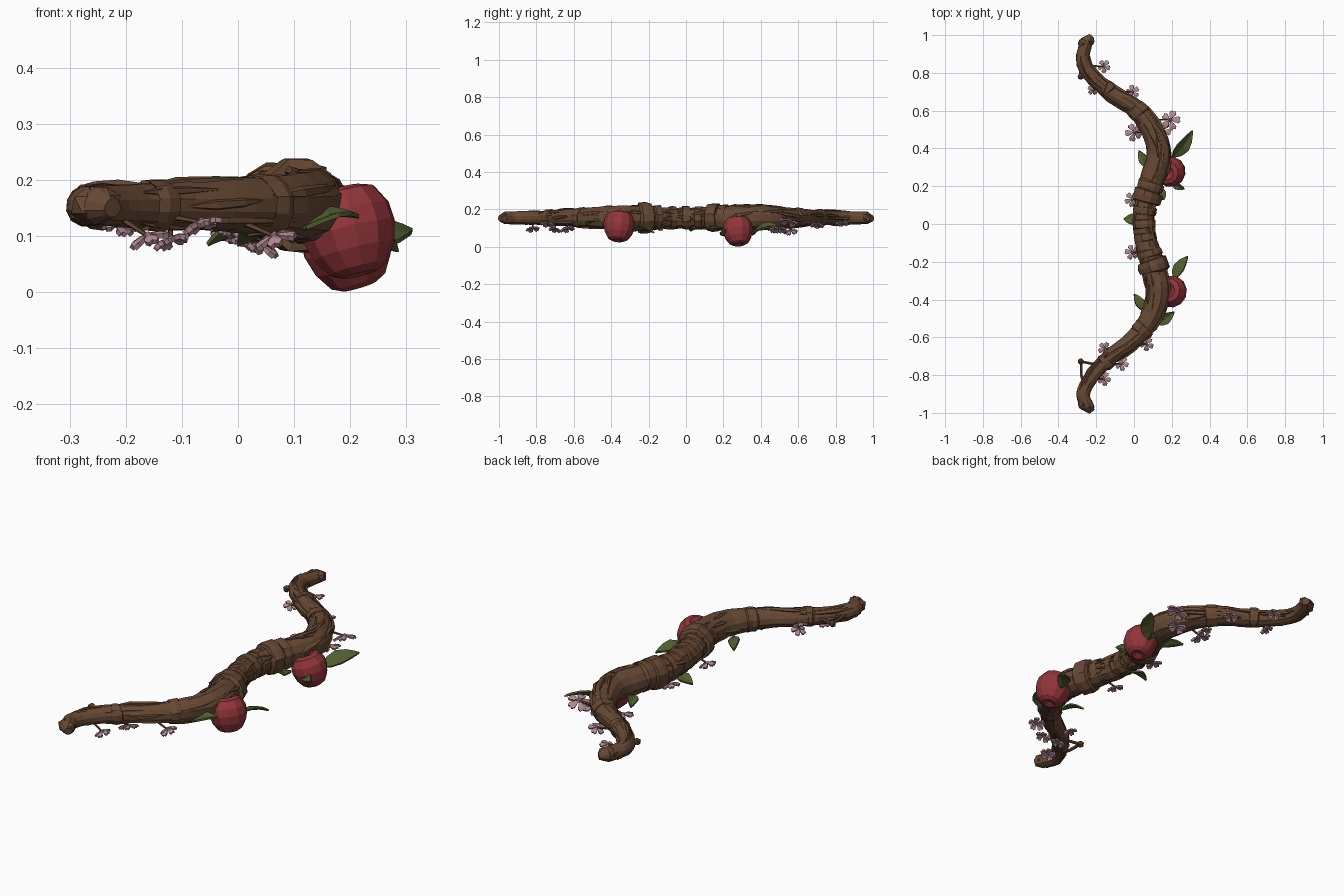
import bpy, bmesh, math, random
from mathutils import Vector as V, Matrix

if "Cube" in bpy.data.objects:
    bpy.data.objects.remove(bpy.data.objects["Cube"])
random.seed(4)

def mat(name, c):
    m = bpy.data.materials.new(name)
    m.diffuse_color = (*c, 1)
    m.use_nodes = True
    m.node_tree.nodes["Principled BSDF"].inputs["Base Color"].default_value = m.diffuse_color
    return m
BARK = mat("bark brown", (0.135, 0.066, 0.034))
RED = mat("apple red", (0.29, 0.036, 0.042))
GREEN = mat("leaf green", (0.085, 0.115, 0.03))
PINK = mat("blossom pink", (0.46, 0.26, 0.29))

def finish(bm, name, m):
    bmesh.ops.recalc_face_normals(bm, faces=bm.faces[:])
    me = bpy.data.meshes.new(name)
    bm.to_mesh(me)
    bm.free()
    me.materials.append(m)
    o = bpy.data.objects.new(name, me)
    bpy.context.collection.objects.link(o)
    return o

def tube(bm, pts, radii, sides=6, jitter=0.0):
    """Capped tube along points with one radius per point."""
    rings = []
    groove = [1 + random.uniform(-jitter, jitter) for _ in range(sides)]
    for i, p in enumerate(pts):
        t = (pts[min(i + 1, len(pts) - 1)] - pts[max(i - 1, 0)]).normalized()
        ref = V((1, 0, 0)) if abs(t.z) > 0.9 else V((0, 0, 1))
        s = t.cross(ref).normalized()
        u = s.cross(t)
        ring = []
        for k in range(sides):
            a = 2 * math.pi * (k + 0.5) / sides
            r = radii[i] * groove[k] * (1 + random.uniform(-jitter, jitter) * 0.6)
            ring.append(bm.verts.new(p + (s * math.cos(a) + u * math.sin(a)) * r))
        rings.append(ring)
    for a, b in zip(rings, rings[1:]):
        for k in range(sides):
            j = (k + 1) % sides
            bm.faces.new((a[k], a[j], b[j], b[k]))
    bm.faces.new(rings[0])
    bm.faces.new(rings[-1])

# limb centre line: x, y, radius
KEYS = [(-.245, -.965, .034), (-.268, -.90, .037), (-.222, -.81, .038), (-.13, -.71, .042), (0, -.61, .048),
        (.10, -.48, .060), (.13, -.34, .067), (.10, -.21, .064), (.065, -.10, .057), (.052, 0, .056),
        (.06, .10, .058), (.10, .24, .066), (.135, .37, .067), (.095, .50, .060), (0, .62, .048),
        (-.13, .70, .042), (-.232, .79, .038), (-.27, .87, .037), (-.25, .965, .034)]
K = [V(k) for k in KEYS]
K = [K[0] * 2 - K[1]] + K + [K[-1] * 2 - K[-2]]
PATH = []
for i in range(1, len(K) - 2):
    for q in range(12):
        t = q / 12
        a, b, c, d = K[i - 1:i + 3]
        PATH.append(0.5 * (2 * b + (c - a) * t + (2 * a - 5 * b + 4 * c - d) * t * t
                           + (3 * b - a - 3 * c + d) * t ** 3))
PATH.append(K[-2])

def at(y):
    """Centre point and radius of the limb at a given y."""
    p = min(PATH, key=lambda q: abs(q.y - y))
    return V((p.x, p.y, 0.155)), p.z

# bow limb with rounded, knobbly ends
bm = bmesh.new()
P = PATH[::3]
pts = [V((p.x, p.y, 0.155)) for p in P]
rad = [p.z for p in P]
e0, e1 = V((.022, -.028, -.004)), V((.028, .028, -.004))
pts = [pts[0] + e0] + pts + [pts[-1] + e1]
rad = [.018] + rad + [.018]
tube(bm, pts, rad, 12, 0.06)
for s in (-1, 1):
    for dx, dy, dz, r in ((-.012, .955, 0, .034), (.02, .968, .004, .029), (-.022, .925, -.012, .024)):
        bmesh.ops.create_icosphere(bm, subdivisions=1, radius=r,
                                   matrix=Matrix.Translation((-.255 + dx, s * dy, .155 + dz)))
finish(bm, "bow_limb", BARK)

# thick collars, thin bands and grip wraps
bm = bmesh.new()
for y, half, grow in ((-.22, .035, .019), (.145, .035, .018), (.20, .025, .006), (-.155, .02, .007),
                      (.07, .022, .006), (.0, .025, .006), (-.07, .022, .006), (.71, .01, .006),
                      (-.73, .012, .006), (.60, .02, .005), (-.56, .02, .005)):
    ps, rs = [], []
    for f, g in ((-1, -.01), (-.8, grow * .8), (0, grow), (.8, grow * .8), (1, -.01)):
        p, r = at(y + f * half)
        ps.append(V((p.x, y + f * half, p.z)))
        rs.append(r + g)
    tube(bm, ps, rs, 12, 0.05)
finish(bm, "collars_and_wraps", BARK)

# raised bark ridges running along the limb
bm = bmesh.new()
for n in range(64):
    y0, ang = random.uniform(-.9, .78), random.uniform(0, 2 * math.pi)
    length, twist = random.uniform(.08, .2), random.uniform(-.6, .6)
    ps = []
    for f in (0, .3, .65, 1):
        p, r = at(y0 + f * length)
        q, _ = at(y0 + f * length + .02)
        d = (q - p).normalized()
        side = V((d.y, -d.x, 0))
        a = ang + twist * f
        ps.append(p + (side * math.cos(a) + V((0, 0, 1)) * math.sin(a)) * r * .95)
    w = random.uniform(.007, .013)
    tube(bm, ps, [.002, w, w * .8, .002], 5, 0.1)
finish(bm, "bark_ridges", BARK)

# little side twigs with knobs near the tips
bm = bmesh.new()
for run in (((-.262, -.86), (-.279, -.80), (-.28, -.73)), ((-.16, -.735), (-.22, -.74), (-.28, -.728)),
            ((-.27, .86), (-.284, .82), (-.286, .775)), ((-.2, .75), (-.24, .775), (-.284, .78))):
    tube(bm, [V((x, y, .155)) for x, y in run], [.011, .008, .008], 6)
for y in (-.728, .78):
    bmesh.ops.create_icosphere(bm, subdivisions=1, radius=.018, matrix=Matrix.Translation((-.282, y, .155)))
finish(bm, "side_twigs", BARK)

def apple(name, c, r, axis):
    """Revolved apple profile, dimpled at stem and base."""
    bm = bmesh.new()
    prof = [(0, .66), (.18, .74), (.45, .92), (.75, .82), (.97, .42), (1.0, .02), (.88, -.42),
            (.64, -.8), (.38, -.93), (.16, -.86), (0, -.78)]
    vs = [bm.verts.new((x, 0, z)) for x, z in prof]
    es = [bm.edges.new(e) for e in zip(vs, vs[1:])]
    bmesh.ops.spin(bm, geom=vs + es, axis=(0, 0, 1), cent=(0, 0, 0), angle=2 * math.pi, steps=12)
    bmesh.ops.remove_doubles(bm, verts=bm.verts[:], dist=.001)
    rot = V(axis).to_track_quat('Z', 'Y').to_matrix().to_4x4()
    bm.transform(Matrix.Translation(c) @ rot @ Matrix.Scale(r, 4))
    finish(bm, name, RED)
    bm = bmesh.new()
    a = V(axis).normalized()
    limb, _ = at(c[1])
    tube(bm, [V(c) + a * r * .6, V(c) + a * r * 1.05, limb], [.007, .008, .012], 6)
    finish(bm, name + "_stem", BARK)

apple("front_apple", (.198, -.358, .108), .085, (-.25, .1, 1))
apple("back_apple", (.195, .278, .082), .081, (-.3, -.1, 1))

def leaf(i, base, tip, w, roll=0.0):
    """Folded pointed leaf with a short stalk."""
    b, t = V(base), V(tip)
    d = t - b
    s = d.cross(V((0, 0, 1))).normalized()
    s = Matrix.Rotation(roll, 3, d.normalized()) @ s
    n = s.cross(d).normalized()
    bm = bmesh.new()
    rows = []
    for f, k in ((0, .12), (.2, .75), (.45, 1), (.7, .72), (.88, .35), (1, .03)):
        c = b + d * f + n * .10 * d.length * math.sin(math.pi * f)
        rows.append([bm.verts.new(c + s * w * k * q + n * abs(q) * w * k * .3) for q in (-1, 0, 1)])
    for p, q in zip(rows, rows[1:]):
        for j in (0, 1):
            bm.faces.new((p[j], p[j + 1], q[j + 1], q[j]))
    o = finish(bm, f"leaf_{i}", GREEN)
    m = o.modifiers.new("thickness", 'SOLIDIFY')
    m.thickness, m.offset = .008, 0
    bm = bmesh.new()
    limb, r = at(b.y)
    tube(bm, [limb - V((0, 0, r * .5)), b, b + d * .1], [.008, .005, .003], 5)
    finish(bm, f"leaf_stalk_{i}", GREEN)

LEAVES = [((.205, .355, .065), (.31, .495, .11), .038, .5), ((.21, -.29, .085), (.285, -.17, .075), .032, -.4),
          ((.12, -.53, .115), (.215, -.465, .135), .03, .2), ((.055, -.46, .10), (.0, -.37, .085), .026, .2),
          ((.075, .30, .10), (.025, .39, .09), .026, -.2), ((.03, .02, .10), (-.055, .025, .085), .03, .3),
          ((.20, .23, .06), (.268, .185, .075), .024, .7), ((.16, .13, .10), (.13, .20, .085), .022, .2)]
for i, l in enumerate(LEAVES):
    leaf(i + 1, *l)

def blossom(i, c, r, normal):
    """Five chunky petals around a small bud, on a stem from the limb."""
    bm = bmesh.new()
    for k in range(5):
        R = Matrix.Rotation(k * math.tau / 5, 4, 'Z')
        pet = [(.1, 0, 0), (.42, -.22, .10), (.78, -.36, .18), (1.0, -.2, .30), (.92, 0, .22),
               (1.0, .2, .30), (.78, .36, .18), (.42, .22, .10)]
        vs = [bm.verts.new(R @ V(p)) for p in pet]
        mid = bm.verts.new(R @ V((.6, 0, .06)))
        for a, b in zip(vs, vs[1:] + vs[:1]):
            bm.faces.new((a, b, mid))
    rot = V(normal).to_track_quat('Z', 'Y').to_matrix().to_4x4()
    bm.transform(Matrix.Translation(c) @ rot @ Matrix.Rotation(i * .7, 4, 'Z') @ Matrix.Scale(r, 4))
    o = finish(bm, f"blossom_{i}", PINK)
    m = o.modifiers.new("thickness", 'SOLIDIFY')
    m.thickness, m.offset = .009, 0
    bm = bmesh.new()
    bmesh.ops.create_icosphere(bm, subdivisions=1, radius=r * .24, matrix=Matrix.Translation(c))
    finish(bm, f"blossom_bud_{i}", PINK)
    bm = bmesh.new()
    limb, rr = at(c[1])
    tube(bm, [limb - V((0, 0, rr * .3)), V(c)], [.007, .004], 5)
    finish(bm, f"blossom_stem_{i}", BARK)

BLOSSOMS = [((-.16, .835, .13), .034), ((-.215, .712, .12), .03), ((-.008, .70, .12), .036),
            ((.0, .485, .10), .046), ((.192, .55, .14), .052), ((.15, .495, .10), .046),
            ((-.01, .13, .115), .038), ((-.01, -.15, .11), .038), ((.065, -.635, .10), .038),
            ((-.155, -.66, .148), .034), ((-.065, -.74, .125), .036), ((-.16, -.82, .10), .036),
            ((-.12, -.70, .095), .032), ((.04, .56, .085), .036)]
for i, (c, r) in enumerate(BLOSSOMS):
    limb, _ = at(c[1])
    out = .35 if c[0] > limb.x else -.35
    blossom(i + 1, c, r, (out, random.uniform(-.3, .3), -1))
